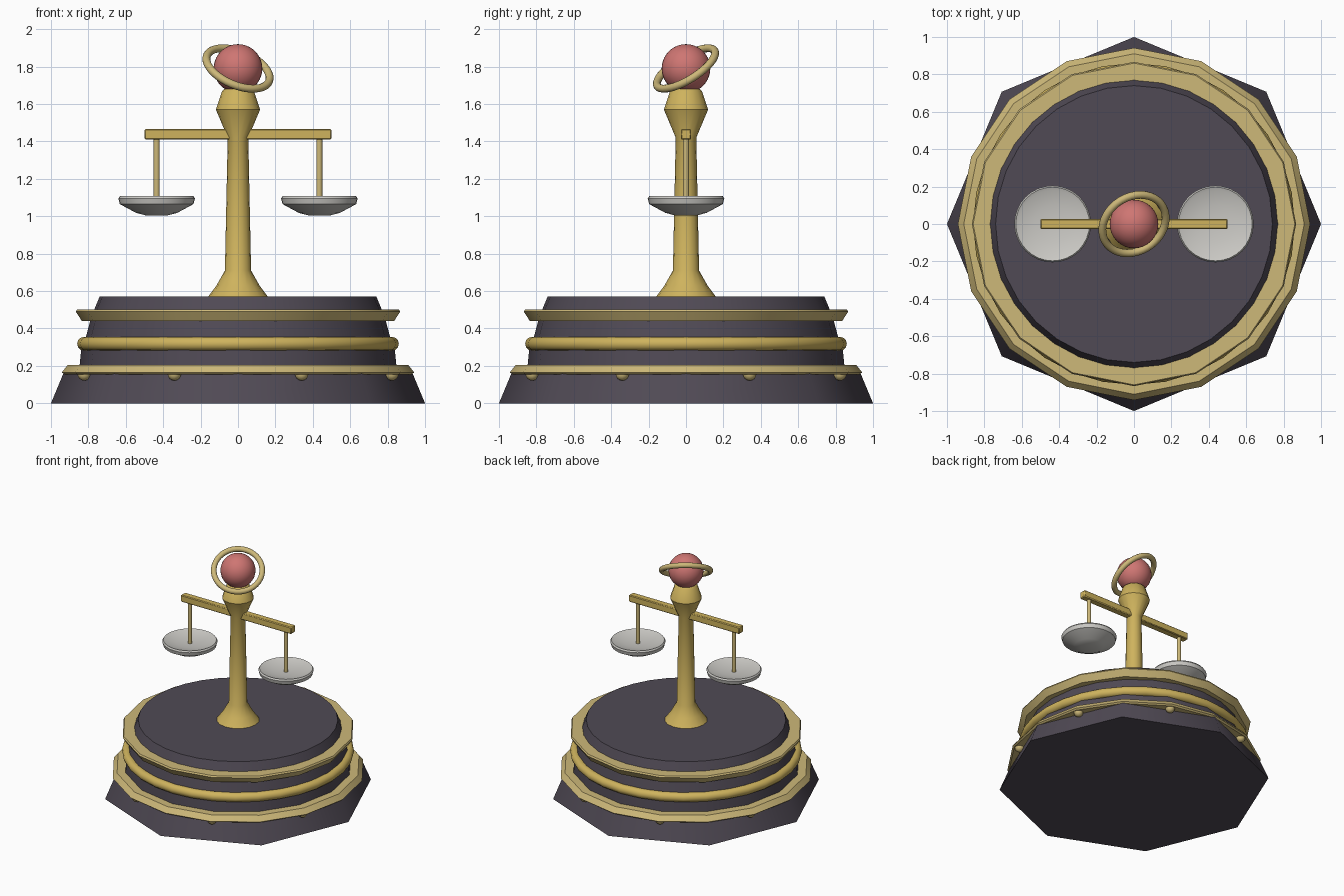
import bpy, bmesh
from math import pi, cos, sin, radians
from mathutils import Matrix

if "Cube" in bpy.data.objects:
    bpy.data.objects.remove(bpy.data.objects["Cube"], do_unlink=True)


def material(name, rgb):
    m = bpy.data.materials.new(name)
    m.use_nodes = True
    m.diffuse_color = (*rgb, 1)
    m.node_tree.nodes["Principled BSDF"].inputs["Base Color"].default_value = (*rgb, 1)
    return m


dark = material("dark plum stone", (0.08, 0.068, 0.09))
gold = material("gold", (0.62, 0.45, 0.11))
pale = material("pale gold", (0.61, 0.48, 0.19))
silver = material("silver grey", (0.6, 0.59, 0.56))
red = material("rose red", (0.62, 0.18, 0.17))


def add(name, bm, mat, angle=40):
    bmesh.ops.recalc_face_normals(bm, faces=bm.faces)
    mesh = bpy.data.meshes.new(name)
    bm.to_mesh(mesh)
    bm.free()
    ob = bpy.data.objects.new(name, mesh)
    bpy.context.collection.objects.link(ob)
    mesh.materials.append(mat)
    bpy.ops.object.select_all(action="DESELECT")
    ob.select_set(True)
    bpy.context.view_layer.objects.active = ob
    bpy.ops.object.shade_smooth_by_angle(angle=radians(angle))
    return ob


def lathe(name, profile, sides, mat, loop=False, angle=40):
    """Turn (radius, height) points about z; a loop profile makes a ring."""
    bm = bmesh.new()
    rows = [[bm.verts.new((r * cos(2 * pi * i / sides), r * sin(2 * pi * i / sides), z))
             for i in range(sides)] for r, z in profile]
    pairs = list(zip(rows, rows[1:]))
    if loop:
        pairs.append((rows[-1], rows[0]))
    else:
        bm.faces.new(rows[0])
        bm.faces.new(rows[-1])
    for a, b in pairs:
        for i in range(sides):
            j = (i + 1) % sides
            bm.faces.new((a[i], a[j], b[j], b[i]))
    return add(name, bm, mat, angle)


def torus(name, major, minor, z, sides, mat):
    section = [(major + minor * cos(k * pi / 6), minor * sin(k * pi / 6)) for k in range(12)]
    ob = lathe(name, section, sides, mat, loop=True)
    ob.location.z = z
    return ob


def ball(name, radius, at, mat, u=24, v=16):
    bm = bmesh.new()
    bmesh.ops.create_uvsphere(bm, u_segments=u, v_segments=v, radius=radius)
    ob = add(name, bm, mat)
    ob.location = at
    return ob


# Stepped plinth: octagonal foot, then rounder tiers
lathe("plinth_foot", [(1, 0), (0.925, 0.18)], 8, dark, angle=50)
lathe("plinth_lower_tier", [(0.85, 0.17), (0.835, 0.32)], 16, dark)
lathe("plinth_middle_tier", [(0.825, 0.31), (0.785, 0.46)], 24, dark)
lathe("plinth_upper_tier", [(0.79, 0.45), (0.74, 0.57)], 32, dark)

# Trim rings
lathe("lower_trim", [(0.83, 0.155), (0.93, 0.155), (0.942, 0.165), (0.91, 0.205), (0.83, 0.205)],
      16, pale, loop=True)
torus("middle_trim", 0.823, 0.037, 0.318, 32, gold)
lathe("upper_trim", [(0.77, 0.44), (0.835, 0.44), (0.867, 0.49), (0.86, 0.502), (0.77, 0.502)],
      16, pale, loop=True)

# Studs in the middle of each foot side
for i in range(8):
    a = pi / 8 + i * pi / 4
    ball(f"stud_{i + 1}", 0.036, (0.89 * cos(a), 0.89 * sin(a), 0.157), pale, 12, 8)

# Column with flared foot and bulging head
lathe("column", [(0.16, 0.57), (0.115, 0.63), (0.07, 0.71), (0.055, 1.42),
                 (0.118, 1.57), (0.085, 1.67), (0.06, 1.69)], 16, gold)

# Orb with tilted ring
ball("orb", 0.13, (0, 0, 1.79), red, 32, 20)
halo = torus("orb_ring", 0.18, 0.021, 1.79, 40, pale)
halo.rotation_euler = (0.52, 0.4, 0)

# Balance beam
bm = bmesh.new()
bmesh.ops.create_cube(bm, size=1, matrix=Matrix.Diagonal((1, 0.056, 0.056, 1)))
beam = add("beam", bm, gold, 30)
beam.location.z = 1.438
bevel = beam.modifiers.new("soft_edges", "BEVEL")
bevel.width = 0.006

# Hanging rods and dished pans
for side, x in (("left", 0.435), ("right", -0.435)):
    rod = lathe(f"{side}_rod", [(0.016, 1.075), (0.016, 1.43)], 12, pale)
    pan = lathe(f"{side}_pan", [(0.06, 1.005), (0.11, 1.018), (0.197, 1.065), (0.205, 1.095),
                                (0.197, 1.107), (0.18, 1.1), (0.1, 1.085), (0.03, 1.08)],
                32, silver)
    rod.location.x = pan.location.x = x
